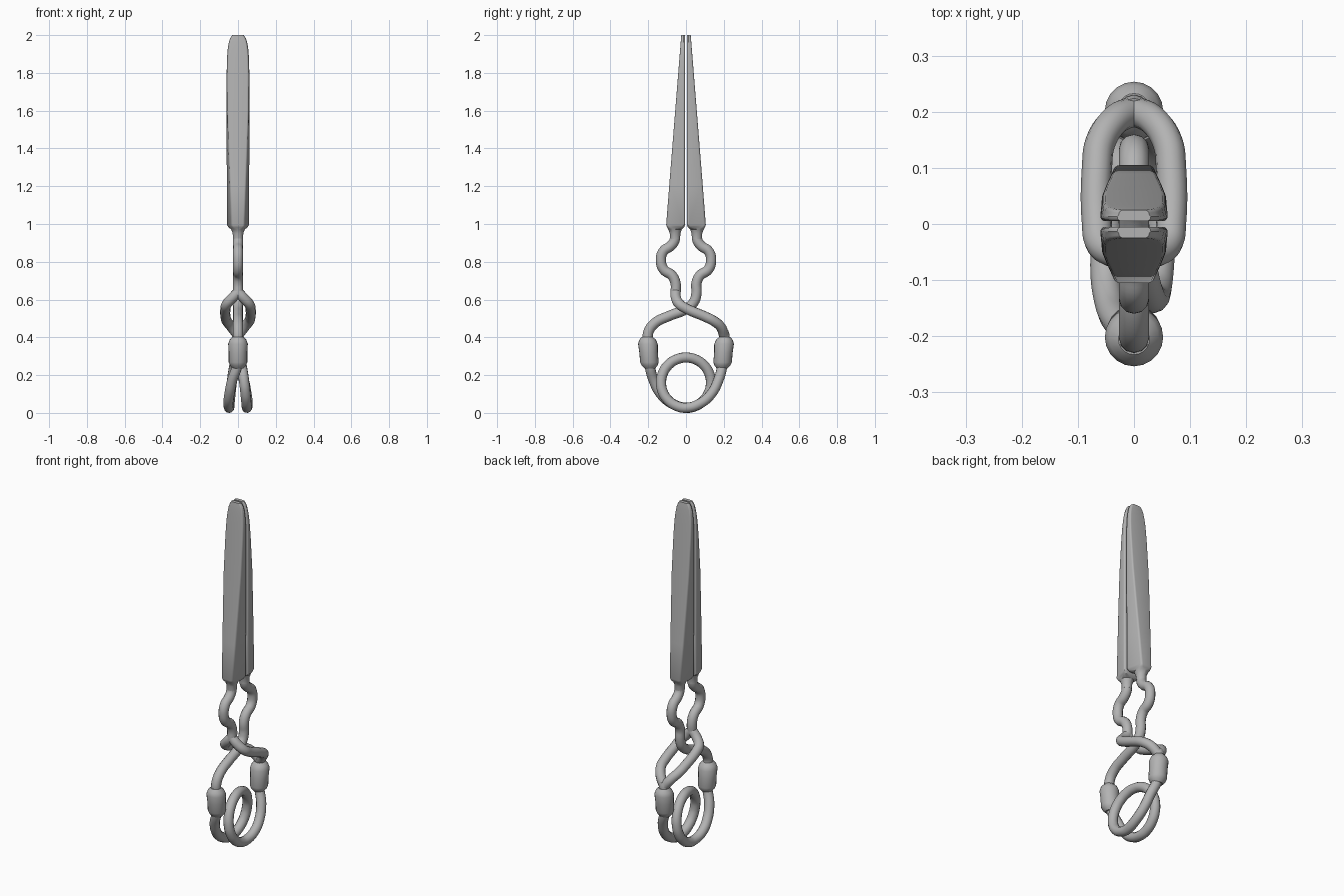
import bpy, bmesh
from math import sin, cos, pi, radians
from mathutils import Vector, Matrix

if "Cube" in bpy.data.objects:
    bpy.data.objects.remove(bpy.data.objects["Cube"], do_unlink=True)

metal = bpy.data.materials.new("grey_metal")
metal.use_nodes = True
metal.diffuse_color = (0.45, 0.45, 0.45, 1)
metal.node_tree.nodes["Principled BSDF"].inputs["Base Color"].default_value = (0.45, 0.45, 0.45, 1)

R = 0.027  # wire radius


def activate(ob):
    bpy.ops.object.select_all(action='DESELECT')
    ob.select_set(True)
    bpy.context.view_layer.objects.active = ob


def wire(name, points, radius=R):
    """Smooth round wire through the points."""
    cu = bpy.data.curves.new(name, 'CURVE')
    cu.dimensions = '3D'
    cu.bevel_depth = radius
    cu.bevel_resolution = 4
    cu.resolution_u = 6
    cu.use_fill_caps = True
    cu.materials.append(metal)
    sp = cu.splines.new('BEZIER')
    sp.bezier_points.add(len(points) - 1)
    for bp, p in zip(sp.bezier_points, points):
        bp.co = p
        bp.handle_left_type = bp.handle_right_type = 'AUTO'
    ob = bpy.data.objects.new(name, cu)
    bpy.context.collection.objects.link(ob)
    activate(ob)
    bpy.ops.object.convert(target='MESH')
    bpy.ops.object.shade_smooth_by_angle(angle=radians(50))


def loft(name, rings, angle=30):
    """Skin a list of equal-length point rings, closed at both ends."""
    bm = bmesh.new()
    loops = [[bm.verts.new(p) for p in ring] for ring in rings]
    n = len(loops[0])
    for a, b in zip(loops, loops[1:]):
        for i in range(n):
            j = (i + 1) % n
            bm.faces.new((a[i], a[j], b[j], b[i]))
    bm.faces.new(loops[0][::-1])
    bm.faces.new(loops[-1])
    bmesh.ops.recalc_face_normals(bm, faces=bm.faces)
    me = bpy.data.meshes.new(name)
    bm.to_mesh(me)
    bm.free()
    me.materials.append(metal)
    ob = bpy.data.objects.new(name, me)
    bpy.context.collection.objects.link(ob)
    activate(ob)
    bpy.ops.object.shade_smooth_by_angle(angle=radians(angle))


def section(side, z, w_in, w_out, y_in, y_out, r):
    """Rounded trapezoid, wide on the inner side."""
    pts = []
    corners = ((w_out - r, y_out - r), (r - w_out, y_out - r),
               (r - w_in, y_in + r), (w_in - r, y_in + r))
    for k, (cx, cy) in enumerate(corners):
        for s in range(5):
            a = (k + s / 4) * pi / 2
            pts.append(Vector((cx + r * cos(a), side * (cy + r * sin(a)), z)))
    return pts


def neck(side, z, r):
    return section(side, z, r, r, 0.058 - r, 0.058 + r, r * 0.98)


# Tapered jaws, each with a round neck and a rounded tip
for side, label in ((-1, "front"), (1, "back")):
    rings = [neck(side, 0.92, R), neck(side, 0.95, 0.028), neck(side, 0.972, 0.036),
             section(side, 0.982, 0.05, 0.035, 0.01, 0.1, 0.015),
             section(side, 0.995, 0.058, 0.037, 0.005, 0.105, 0.012)]
    for z, w in ((1.2, 0.059), (1.4, 0.06), (1.6, 0.06), (1.8, 0.06), (1.88, 0.058),
                 (1.93, 0.054), (1.965, 0.048), (1.985, 0.041), (2.0, 0.03)):
        t = z - 1
        w_out = min(w - 0.003, 0.037 + 0.035 * t)
        rings.append(section(side, z, w, w_out, 0.005, 0.105 - 0.08 * t, 0.012 - 0.004 * t))
    loft(label + "_jaw", rings)

# Bowed handles below the jaws, as (y, z)
bow = [(0.058, 0.95), (0.06, 0.915), (0.08, 0.885), (0.12, 0.855), (0.133, 0.805),
       (0.117, 0.758), (0.075, 0.728), (0.056, 0.69), (0.055, 0.63)]
cross = [(0.042, 0.588), (0, 0.55), (-0.09, 0.513), (-0.165, 0.475),
         (-0.2, 0.425), (-0.2, 0.37)]

# Plain handle, crossing through the slot of the other one
wire("plain_handle", [(0, y, z) for y, z in bow + cross])

# Slotted handle, splitting into two strands round the plain one
wire("slotted_handle", [(0, -y, z) for y, z in bow])
for s, label in ((1, "left"), (-1, "right")):
    wire(label + "_slot_strand", [
        (0, -0.055, 0.64), (s * 0.03, -0.053, 0.608), (s * 0.06, -0.034, 0.575),
        (s * 0.066, 0, 0.553), (s * 0.066, 0.1, 0.51), (s * 0.06, 0.145, 0.488),
        (s * 0.035, 0.184, 0.455), (0, 0.202, 0.41)])
wire("slotted_handle_end", [(0, 0.198, 0.43), (0, 0.203, 0.41), (0, 0.2, 0.36)])

# Barrel collars, leaning slightly inwards at the bottom
profile = [(0.235, 0.028), (0.25, 0.042), (0.268, 0.049), (0.32, 0.049),
           (0.365, 0.052), (0.387, 0.044), (0.403, 0.028)]
for side, label in ((-1, "front"), (1, "back")):
    loft(label + "_collar", [
        [Vector((r * cos(a), side * (0.198 + (z - 0.32) * 0.08) + r * sin(a), z))
         for a in [2 * pi * i / 20 for i in range(20)]] for z, r in profile], 40)

# Coil spring: down from one collar, one full turn, up to the other
lead = [(0, 0.2, 0.34), (0.004, 0.192, 0.25), (0.03, 0.172, 0.175),
        (0.045, 0.133, 0.1), (0.051, 0.075, 0.05)]
turn = []
for i in range(17):
    t = 2 * pi * i / 16
    turn.append((0.047 * cos(t / 2), -0.132 * sin(t), 0.16 - 0.133 * cos(t)))
tail = [(-x, -y, z) for x, y, z in reversed(lead)]
wire("coil_spring", lead + turn + tail)
